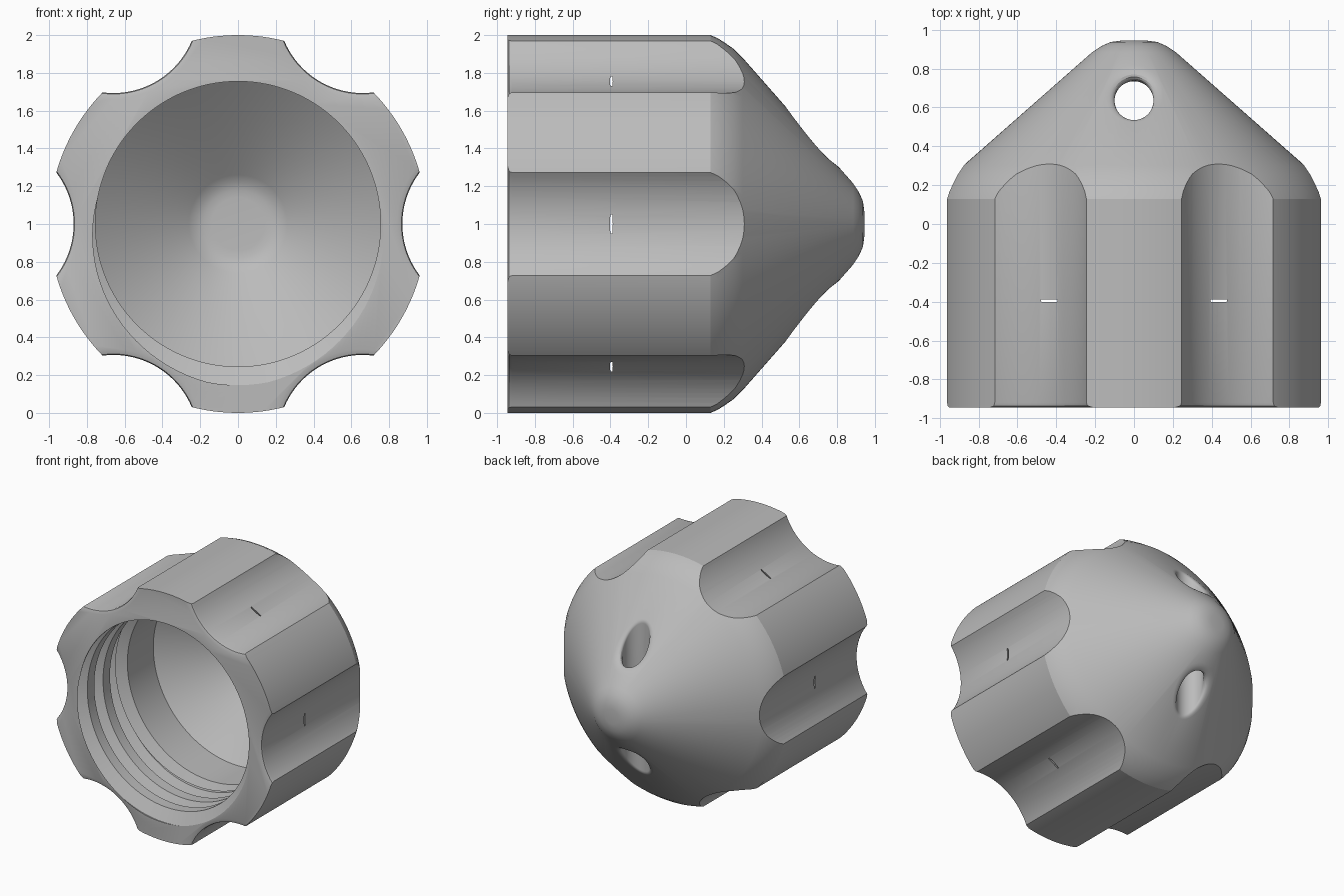
import bpy, bmesh, math
from math import sin, cos, pi, sqrt

cube = bpy.data.objects.get("Cube")
if cube:
    bpy.data.objects.remove(cube, do_unlink=True)

grey = bpy.data.materials.new("plain_grey")
grey.use_nodes = True
tint = (0.5, 0.5, 0.5, 1)
grey.diffuse_color = tint
grey.node_tree.nodes["Principled BSDF"].inputs["Base Color"].default_value = tint


def solid(name, rings):
    """Skin a list of equal rings into a closed solid."""
    bm = bmesh.new()
    loops = [[bm.verts.new(p) for p in ring] for ring in rings]
    n = len(loops[0])
    for a, b in zip(loops, loops[1:]):
        for i in range(n):
            j = (i + 1) % n
            bm.faces.new((a[i], a[j], b[j], b[i]))
    bm.faces.new(loops[0])
    bm.faces.new(loops[-1])
    bmesh.ops.recalc_face_normals(bm, faces=bm.faces)
    mesh = bpy.data.meshes.new(name)
    bm.to_mesh(mesh)
    bm.free()
    mesh.materials.append(grey)
    ob = bpy.data.objects.new(name, mesh)
    bpy.context.collection.objects.link(ob)
    return ob


def lathe(name, profile, n, cx=0.0, cz=1.0):
    """Revolve (radius, y) points about an axis along y."""
    return solid(name, [[(cx + r * cos(2 * pi * i / n), y, cz + r * sin(2 * pi * i / n))
                         for i in range(n)] for r, y in profile])


def cut(body, cutter):
    """Subtract the cutter for good and remove it."""
    cutter.hide_render = True
    mod = body.modifiers.new("cut", 'BOOLEAN')
    mod.operation = 'DIFFERENCE'
    mod.solver = 'EXACT'
    mod.object = cutter
    bpy.context.view_layer.objects.active = body
    bpy.ops.object.modifier_apply(modifier=mod.name)
    bpy.data.objects.remove(cutter, do_unlink=True)


# Outer body: cylinder, rounded shoulder, cone and blunt tip
FRONT = -0.945
body = lathe("cap_body", [
    (1, FRONT), (1, 0.13), (0.985, 0.165), (0.96, 0.205), (0.925, 0.255), (0.88, 0.3),
    (0.215, 0.885), (0.17, 0.915), (0.12, 0.937), (0.06, 0.945)], 144)

# Six finger grooves, slightly flared at the front rim
for k in range(6):
    a = k * pi / 3
    cut(body, lathe("grip_groove", [(0.49, -1), (0.48, FRONT), (0.455, -0.936), (0.45, -0.92),
                                    (0.45, 0.6)], 96, 1.32 * cos(a), 1 + 1.32 * sin(a)))

# Cavity with a relief ring behind the thread and a conical end
cut(body, lathe("cavity", [
    (0.755, -1), (0.755, -0.46), (0.8745, -0.4), (0.8745, -0.39), (0.755, -0.33),
    (0.755, 0), (0.26, 0.41), (0.22, 0.435), (0.18, 0.447), (0.14, 0.45)], 144))

# Internal screw thread: a tapered section swept along a helix
PITCH, STEPS = 0.2, 96
thread = []
for i in range(int(-0.8 * STEPS), int(2.6 * STEPS)):
    turn = i / STEPS
    a = -pi / 2 - 2 * pi * turn
    y = FRONT + PITCH * turn
    section = [(0.72, -0.074), (0.853, -0.006), (0.853, 0.006), (0.72, 0.074)]
    thread.append([(r * cos(a), y + dy, 1 + r * sin(a)) for r, dy in section])
cut(body, solid("thread_groove", thread))


# Cord hole through the cone with a softly rounded rim
HOLE_Y, HOLE_R, N = 0.635, 0.1, 64


def cone_height(x, y):
    r = 0.88 - (y - 0.3) * 0.665 / 0.585
    return sqrt(r * r - x * x)


def rim_ring(t, lift, side):
    ring = []
    for i in range(N):
        c, s = cos(2 * pi * i / N), sin(2 * pi * i / N)
        reach = HOLE_R + 0.05 + 0.038 * s
        drop = 0.05 * 2.66 ** s
        rho = HOLE_R + (reach - HOLE_R) * t * t
        edge = cone_height(HOLE_R * c, HOLE_Y + HOLE_R * s)
        outer = cone_height(reach * c, HOLE_Y + reach * s)
        z = (1 - t) ** 2 * (edge - drop) + 2 * t * (1 - t) * edge + t * t * outer
        ring.append((rho * c, HOLE_Y + rho * s, 1 + side * (z + lift)))
    return ring


half = [(k / 8, 0.001 * (k == 8)) for k in range(9)] + [(1, 0.3)]
cut(body, solid("cord_hole", [rim_ring(t, h, -1) for t, h in reversed(half)]
                + [rim_ring(t, h, 1) for t, h in half]))

# Smooth shading with crisp edges
bpy.ops.object.select_all(action='DESELECT')
body.select_set(True)
bpy.context.view_layer.objects.active = body
bpy.ops.object.shade_smooth_by_angle(angle=math.radians(22))
